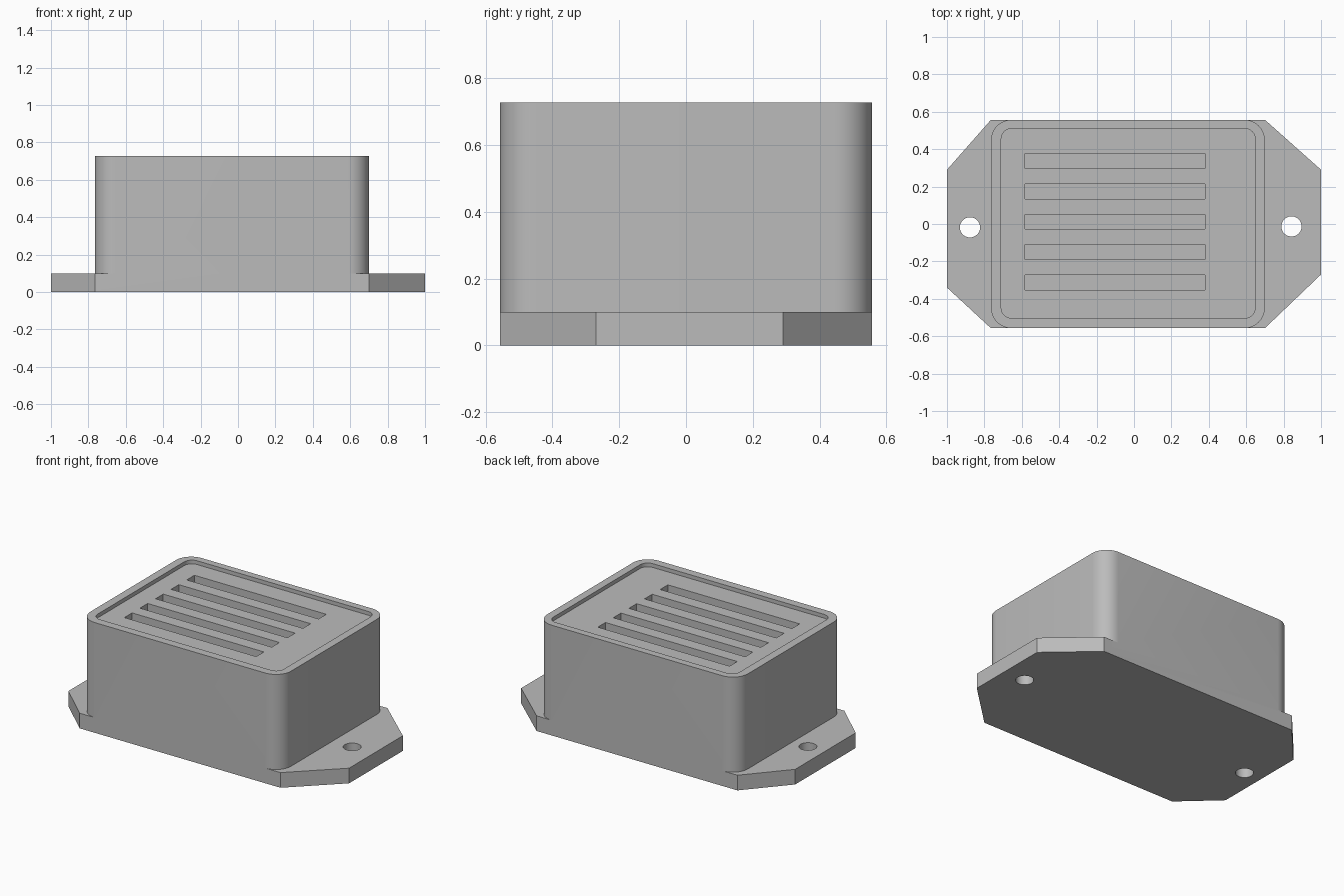
import bpy
import bmesh
from math import radians, sin, cos, pi

if "Cube" in bpy.data.objects:
    bpy.data.objects.remove(bpy.data.objects["Cube"])

grey = bpy.data.materials.new("housing grey")
grey.use_nodes = True
colour = (0.5, 0.5, 0.5, 1)
grey.diffuse_color = colour
grey.node_tree.nodes["Principled BSDF"].inputs["Base Color"].default_value = colour


def prism(name, outline, z0, z1):
    """Extrude a counter-clockwise outline from z0 up to z1."""
    bm = bmesh.new()
    face = bm.faces.new([bm.verts.new((x, y, z0)) for x, y in outline])
    top = bmesh.ops.extrude_face_region(bm, geom=[face])["geom"]
    bmesh.ops.translate(bm, vec=(0, 0, z1 - z0),
                        verts=[v for v in top if isinstance(v, bmesh.types.BMVert)])
    bmesh.ops.recalc_face_normals(bm, faces=bm.faces)
    mesh = bpy.data.meshes.new(name)
    bm.to_mesh(mesh)
    bm.free()
    mesh.materials.append(grey)
    obj = bpy.data.objects.new(name, mesh)
    bpy.context.collection.objects.link(obj)
    return obj


def rounded(x0, x1, y0, y1, r, steps=10):
    """Rectangle outline with rounded corners."""
    corners = [(x1 - r, y0 + r, -pi / 2), (x1 - r, y1 - r, 0),
               (x0 + r, y1 - r, pi / 2), (x0 + r, y0 + r, pi)]
    return [(cx + r * cos(a + i * pi / 2 / steps), cy + r * sin(a + i * pi / 2 / steps))
            for cx, cy, a in corners for i in range(steps + 1)]


def circle(cx, cy, r, n=40):
    return [(cx + r * cos(2 * pi * i / n), cy + r * sin(2 * pi * i / n)) for i in range(n)]


def combine(target, other, operation):
    """Apply a boolean and drop the helper."""
    mod = target.modifiers.new(operation, "BOOLEAN")
    mod.operation = operation
    mod.solver = "EXACT"
    mod.object = other
    bpy.context.view_layer.objects.active = target
    bpy.ops.object.modifier_apply(modifier=mod.name)
    bpy.data.objects.remove(other)


HALF = 0.557
TOP = 0.727
FLANGE = 0.1
LID = TOP - 0.025

# Mounting flange with cut corners
flange = [(-0.765, -HALF), (0.7, -HALF), (1, -0.27), (1, 0.29),
          (0.7, HALF), (-0.765, HALF), (-1, 0.29), (-1, -0.34)]
housing = prism("vented_housing", flange, 0, FLANGE)

# Round-cornered box standing on the flange
box = prism("box", rounded(-0.765, 0.7, -HALF, HALF, 0.11), FLANGE, TOP)
combine(housing, box, "UNION")

# Screw holes
for x, y in ((-0.877, -0.018), (0.842, -0.013)):
    combine(housing, prism("screw_hole", circle(x, y, 0.054), -0.1, 0.2), "DIFFERENCE")

# Sunken lid
recess = prism("lid_recess", rounded(-0.71, 0.648, -0.503, 0.51, 0.055), LID, TOP + 0.1)
combine(housing, recess, "DIFFERENCE")

# Five vent slots in the lid
for i in range(5):
    y = 0.012 + (i - 2) * 0.1625
    slot = [(-0.582, y - 0.04), (0.38, y - 0.04), (0.38, y + 0.04), (-0.582, y + 0.04)]
    combine(housing, prism("vent_slot", slot, LID - 0.1, TOP + 0.1), "DIFFERENCE")

# Smooth rounded walls, crisp edges
bpy.ops.object.select_all(action="DESELECT")
housing.select_set(True)
bpy.context.view_layer.objects.active = housing
bpy.ops.object.shade_smooth_by_angle(angle=radians(30))
